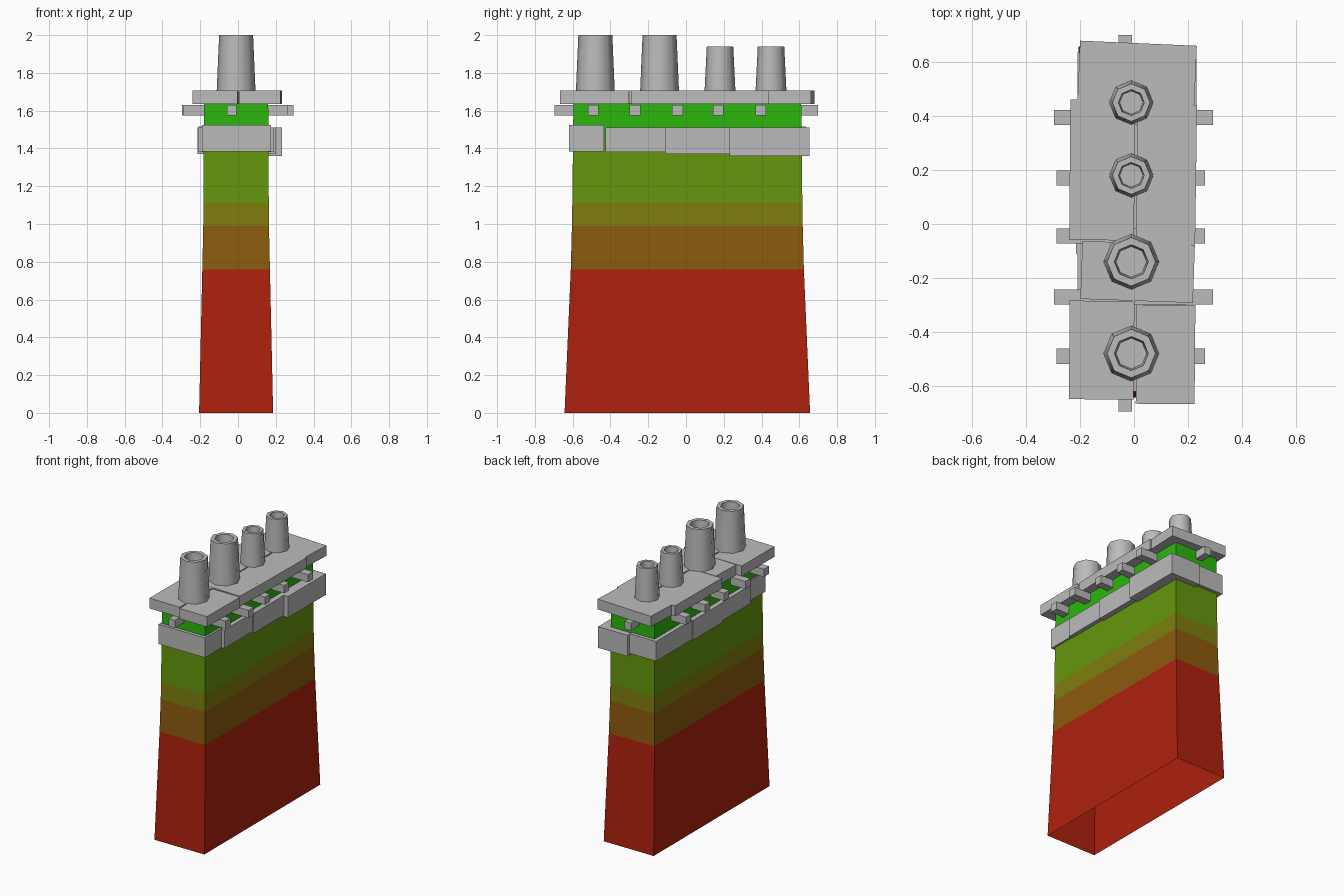
import bpy, bmesh, math
from mathutils import Matrix, Vector

if "Cube" in bpy.data.objects:
    bpy.data.objects.remove(bpy.data.objects["Cube"], do_unlink=True)


def material(name, rgb):
    m = bpy.data.materials.new(name)
    m.use_nodes = True
    m.diffuse_color = (*rgb, 1)
    m.node_tree.nodes["Principled BSDF"].inputs["Base Color"].default_value = (*rgb, 1)
    return m


STONE = material("grey stone", (0.5, 0.5, 0.5))
BANDS = [material("red", (0.42, 0.015, 0.004)),
         material("brown", (0.26, 0.105, 0.004)),
         material("olive", (0.21, 0.205, 0.004)),
         material("leaf green", (0.13, 0.31, 0.004)),
         material("bright green", (0.025, 0.47, 0.004))]


def finish(name, bm, mats):
    mesh = bpy.data.meshes.new(name)
    bm.to_mesh(mesh)
    bm.free()
    for m in mats:
        mesh.materials.append(m)
    ob = bpy.data.objects.new(name, mesh)
    bpy.context.collection.objects.link(ob)
    return ob


def box(name, x, y, z, turn=0):
    """Stone block from (min, max) ranges, turned in degrees about its own centre."""
    bm = bmesh.new()
    bmesh.ops.create_cube(bm, size=1)
    size = [r[1] - r[0] for r in (x, y, z)]
    mid = Vector([(r[0] + r[1]) / 2 for r in (x, y, z)])
    bm.transform(Matrix.Translation(mid) @ Matrix.Rotation(math.radians(turn), 4, "Z")
                 @ Matrix.Diagonal((*size, 1)))
    return finish(name, bm, [STONE])


# Tapered open shaft: rings of (height, half width, half length), one colour per band
rings = [(0, 0.196, 0.65), (0.76, 0.179, 0.617), (0.99, 0.174, 0.611),
         (1.11, 0.173, 0.609), (1.45, 0.171, 0.605), (1.64, 0.17, 0.603)]
bm = bmesh.new()
loops = [[bm.verts.new((sx * w - 0.01, sy * l + 0.007, z))
          for sx, sy in ((-1, -1), (1, -1), (1, 1), (-1, 1))] for z, w, l in rings]
for band in range(len(BANDS)):
    low, high = loops[band], loops[band + 1]
    for i in range(4):
        j = (i + 1) % 4
        bm.faces.new((low[i], low[j], high[j], high[i])).material_index = band
finish("shaft", bm, BANDS)

# Collar of uneven stones around the shaft
box("collar_front", (-0.19, 0.175), (-0.62, -0.435), (1.385, 1.525))
box("collar_near_middle", (-0.21, 0.19), (-0.425, -0.11), (1.38, 1.51))
box("collar_far_middle", (-0.215, 0.2), (-0.11, 0.23), (1.37, 1.51))
box("collar_back_left", (0.0, 0.232), (0.23, 0.655), (1.36, 1.51))
box("collar_back_right", (-0.21, 0.0), (0.23, 0.635), (1.375, 1.515))

# Bracket bars that poke out below the cap
bar_z = (1.575, 1.63)
for i, (y, long_bar) in enumerate([(-0.49, 0), (-0.27, 1), (-0.045, 0), (0.17, 0), (0.395, 1)]):
    reach = (-0.297, 0.293) if long_bar else (-0.288, 0.263)
    box(f"bracket_bar_{i + 1}", reach, (y - 0.028, y + 0.028), bar_z)
box("bracket_bar_lengthwise", (-0.058, -0.008), (-0.695, 0.7), bar_z)

# Cap slabs, slightly askew
cap_z = (1.635, 1.708)
box("cap_front_right", (-0.24, 0.0), (-0.65, -0.285), cap_z, -0.5)
box("cap_front_left", (0.008, 0.226), (-0.667, -0.3), cap_z, -0.5)
box("cap_centre", (-0.195, 0.222), (-0.285, -0.07), cap_z, -2)
box("cap_middle_right", (-0.238, 0.002), (-0.06, 0.46), cap_z, -0.5)
box("cap_middle_left", (0.01, 0.23), (-0.075, 0.44), cap_z, -0.8)
box("cap_back", (-0.205, 0.228), (0.44, 0.67), cap_z, -2.5)


# Eight-sided hollow pots
def pot(name, y, base, rim, hole, top):
    profile = [(base, 1.70), (rim, top), (hole, top), (hole * 0.9, top - 0.08)]
    bm = bmesh.new()
    rows = [[bm.verts.new((r * math.cos(a * math.pi / 4) - 0.01, y + r * math.sin(a * math.pi / 4), z))
             for a in range(8)] for r, z in profile]
    for low, high in zip(rows, rows[1:]):
        for i in range(8):
            j = (i + 1) % 8
            bm.faces.new((low[i], low[j], high[j], high[i]))
    bm.faces.new(rows[-1])
    ob = finish(name, bm, [STONE])
    bpy.ops.object.select_all(action="DESELECT")
    ob.select_set(True)
    bpy.context.view_layer.objects.active = ob
    bpy.ops.object.shade_smooth_by_angle(angle=math.radians(50))


pot("large_pot_front", -0.48, 0.103, 0.09, 0.063, 2.0)
pot("large_pot_back", -0.14, 0.103, 0.09, 0.063, 2.0)
pot("small_pot_front", 0.18, 0.082, 0.07, 0.048, 1.94)
pot("small_pot_back", 0.45, 0.082, 0.07, 0.048, 1.94)
